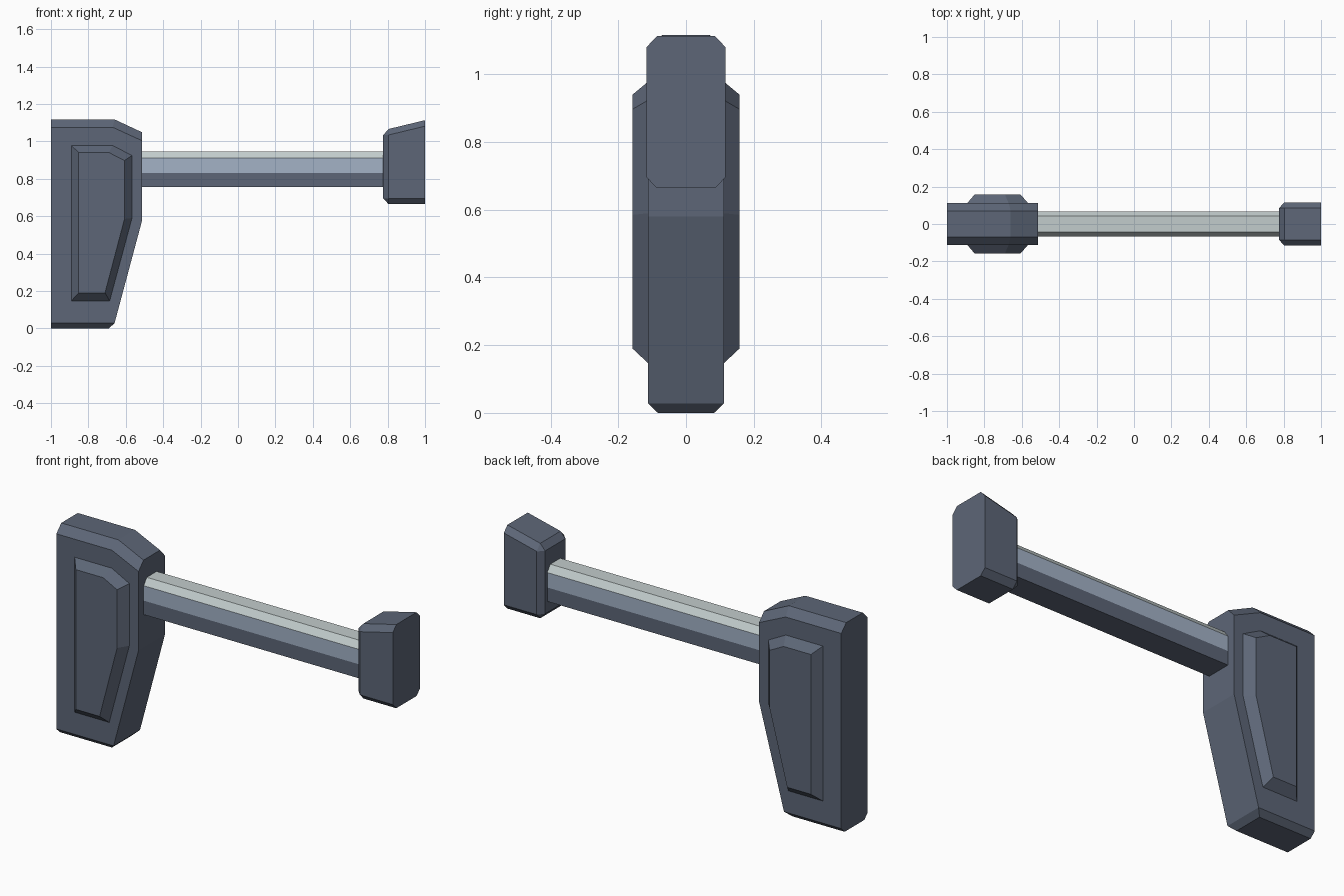
import bpy, bmesh, math

if "Cube" in bpy.data.objects:
    bpy.data.objects.remove(bpy.data.objects["Cube"])


def material(name, color):
    m = bpy.data.materials.new(name)
    m.diffuse_color = (*color, 1)
    m.use_nodes = True
    m.node_tree.nodes["Principled BSDF"].inputs["Base Color"].default_value = m.diffuse_color
    return m


slate = material("slate grey", (0.109, 0.133, 0.184))
steel = material("pale steel blue", (0.366, 0.445, 0.565))
silver = material("light silver", (0.540, 0.605, 0.605))


def finish(name, bm, mats):
    bmesh.ops.recalc_face_normals(bm, faces=bm.faces)
    mesh = bpy.data.meshes.new(name)
    bm.to_mesh(mesh)
    bm.free()
    for m in mats:
        mesh.materials.append(m)
    ob = bpy.data.objects.new(name, mesh)
    bpy.context.collection.objects.link(ob)
    return ob


def faceted_block(name, points):
    """Convex block from (x, half width, z) points mirrored across y."""
    bm = bmesh.new()
    for x, y, z in points:
        for s in (-1, 1):
            bm.verts.new((x, s * y, z))
    bmesh.ops.convex_hull(bm, input=bm.verts)
    bmesh.ops.dissolve_limit(bm, angle_limit=math.radians(4),
                             verts=bm.verts, edges=bm.edges)
    return finish(name, bm, [slate])


def outline(y, xz):
    return [(x, y, z) for x, z in xz]


# large end block: widest side outline plus narrower top and bottom edges
faceted_block("end_block",
    outline(0.083, [(-1, 0), (-0.69, 0)]) +
    outline(0.112, [(-1, 0.028), (-0.66, 0.028), (-0.512, 0.58),
                    (-0.512, 1.003), (-0.67, 1.075), (-1, 1.075)]) +
    outline(0.07, [(-1, 1.117), (-0.66, 1.117), (-0.512, 1.048)]))

# raised panels on both sides of the block
faceted_block("side_panels",
    outline(0.110, [(-0.893, 0.145), (-0.685, 0.145), (-0.565, 0.59),
                    (-0.565, 0.925), (-0.67, 0.98), (-0.893, 0.98)]) +
    outline(0.158, [(-0.852, 0.19), (-0.711, 0.19), (-0.607, 0.585),
                    (-0.607, 0.897), (-0.69, 0.94), (-0.852, 0.94)]))

# small end cap with bevelled inner face and sloping top
faceted_block("end_cap",
    outline(0.086, [(0.776, 0.695), (0.776, 1.033),
                    (0.805, 0.664), (0.805, 1.066),
                    (1, 0.664), (1, 1.113)]) +
    outline(0.116, [(0.805, 0.695), (0.805, 1.034),
                    (1, 0.695), (1, 1.081)]))

# connecting bar: dark lower half, blue sides, silver top
half = [(0.068, 0.755), (0.068, 0.83), (0.068, 0.91), (0.042, 0.945)]
section = half + [(-y, z) for y, z in reversed(half)]
bm = bmesh.new()
ends = [[bm.verts.new((x, y, z)) for y, z in section] for x in (-0.54, 0.80)]
n = len(section)
for i in range(n):
    j = (i + 1) % n
    bm.faces.new((ends[0][i], ends[0][j], ends[1][j], ends[1][i]))
for ring in ends:
    bm.faces.new(ring)
for f in bm.faces:
    z = f.calc_center_median().z
    f.material_index = 0 if z < 0.83 else 1 if z < 0.91 else 2
finish("connecting_bar", bm, [slate, steel, silver])
